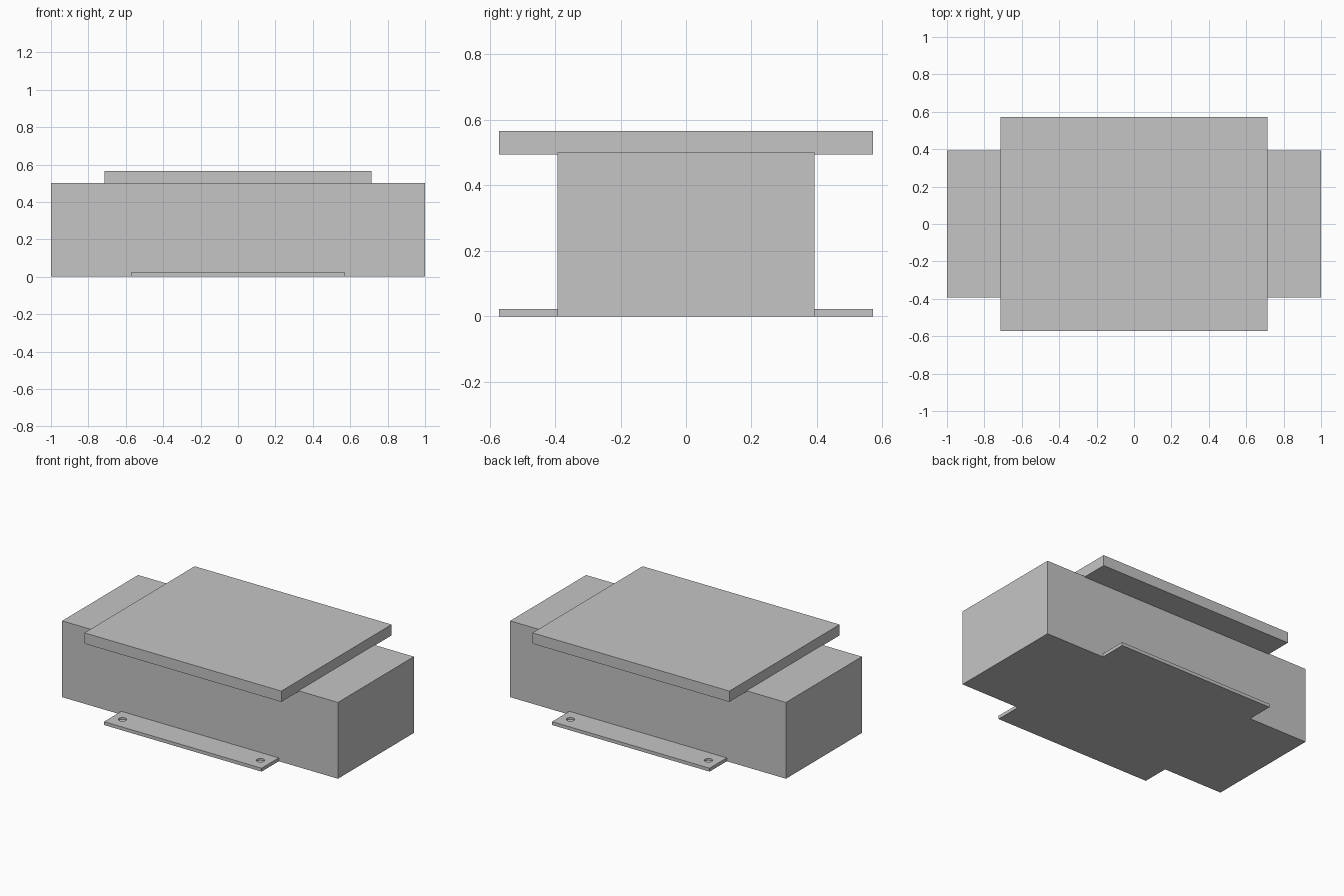
import bpy

if "Cube" in bpy.data.objects:
    bpy.data.objects.remove(bpy.data.objects["Cube"])

# Single grey finish
grey = bpy.data.materials.new("plain_grey")
grey.use_nodes = True
colour = (0.56, 0.56, 0.56, 1)
grey.diffuse_color = colour
grey.node_tree.nodes["Principled BSDF"].inputs["Base Color"].default_value = colour


def box(name, low, high):
    centre = [(a + b) / 2 for a, b in zip(low, high)]
    bpy.ops.mesh.primitive_cube_add(size=1, location=centre)
    part = bpy.context.object
    part.name = name
    part.scale = [b - a for a, b in zip(low, high)]
    bpy.ops.object.transform_apply(location=True, rotation=False, scale=True)
    part.data.materials.append(grey)
    return part


def drill(part, x, y, radius, bottom, top):
    """Cut a vertical blind hole, then remove the cutter."""
    height = 2 * (top - bottom)
    bpy.ops.mesh.primitive_cylinder_add(
        vertices=32, radius=radius, depth=height, location=(x, y, top))
    cutter = bpy.context.object
    cutter.hide_render = True
    cutter.data.materials.append(grey)
    cut = part.modifiers.new("screw_hole", 'BOOLEAN')
    cut.operation = 'DIFFERENCE'
    cut.solver = 'EXACT'
    cut.object = cutter
    bpy.context.view_layer.objects.active = part
    bpy.ops.object.modifier_apply(modifier=cut.name)
    bpy.data.objects.remove(cutter)


body_y, edge_y = 0.393, 0.571
flange_x, flange_z = 0.571, 0.022

# Main block and overhanging top plate
box("body", (-1, -body_y, 0), (1, body_y, 0.5))
box("top_plate", (-0.714, -edge_y, 0.495), (0.714, edge_y, 0.566))

# Mounting flanges with a screw hole near each end
for name, side in (("front_flange", -1), ("back_flange", 1)):
    near, far = sorted((side * body_y, side * edge_y))
    flange = box(name, (-flange_x, near, 0), (flange_x, far, flange_z))
    for x in (-0.5, 0.5):
        drill(flange, x, (near + far) / 2, 0.025, 0.01, flange_z)
